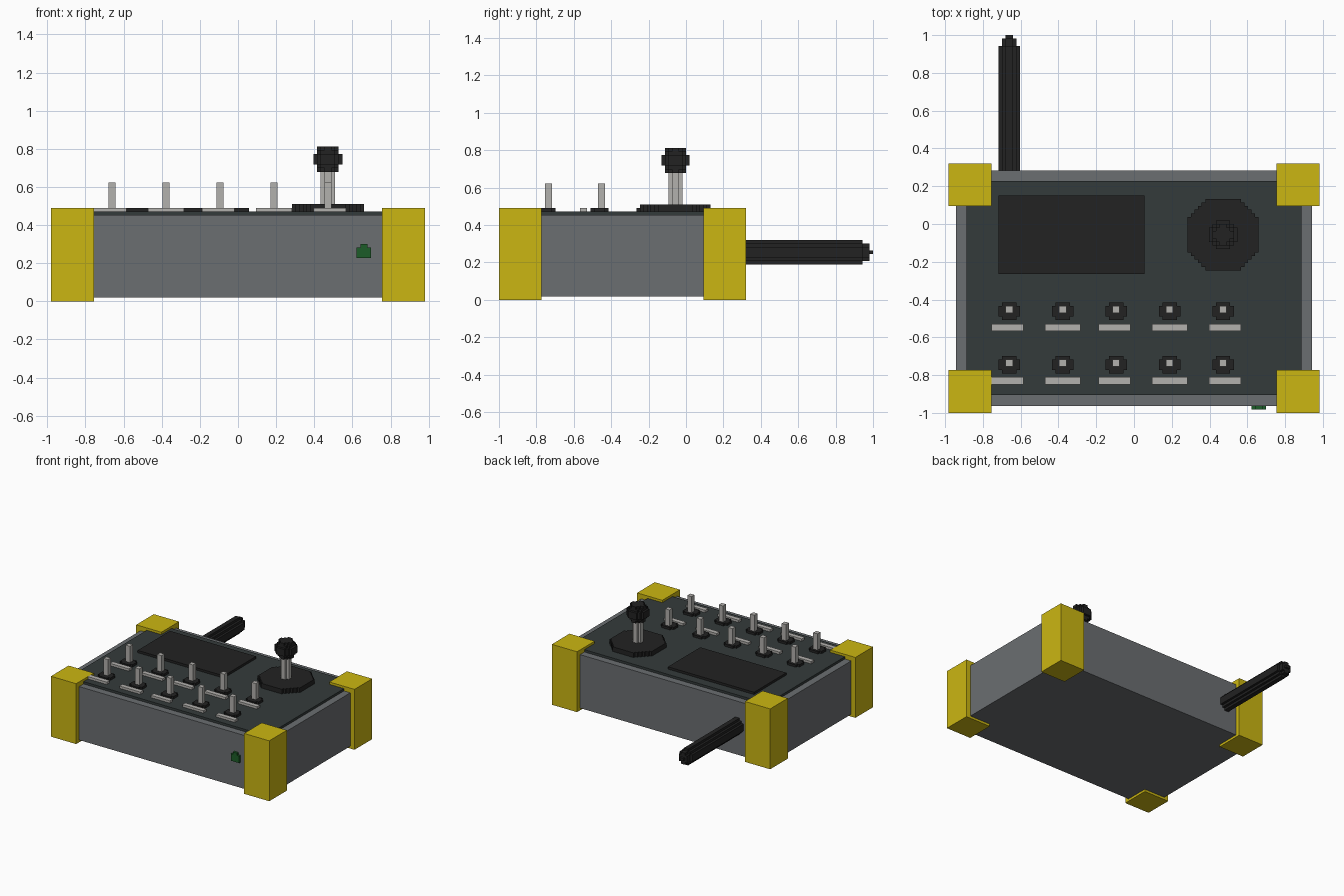
import bpy, bmesh
from mathutils import Vector

U = 2 / 106  # size of one block

if "Cube" in bpy.data.objects:
    bpy.data.objects.remove(bpy.data.objects["Cube"], do_unlink=True)


def material(name, rgb):
    m = bpy.data.materials.new(name)
    m.use_nodes = True
    m.diffuse_color = (*rgb, 1)
    m.node_tree.nodes["Principled BSDF"].inputs["Base Color"].default_value = (*rgb, 1)
    return m


GREY = material("case grey", (0.147, 0.156, 0.165))
PANEL = material("panel slate", (0.034, 0.043, 0.043))
YELLOW = material("guard yellow", (0.60, 0.47, 0.006))
BLACK = material("matte black", (0.016, 0.016, 0.016))
METAL = material("light metal", (0.45, 0.44, 0.42))
GREEN = material("lamp green", (0.012, 0.107, 0.021))


def finish(name, bm, mat):
    bmesh.ops.recalc_face_normals(bm, faces=bm.faces)
    mesh = bpy.data.meshes.new(name)
    bm.to_mesh(mesh)
    bm.free()
    mesh.materials.append(mat)
    obj = bpy.data.objects.new(name, mesh)
    bpy.context.collection.objects.link(obj)
    return obj


def box(name, x, y, z, mat):
    """Box from (low, high) pairs in blocks."""
    bm = bmesh.new()
    bmesh.ops.create_cube(bm, size=1)
    for v in bm.verts:
        v.co = Vector([(lo + hi) / 2 + c * (hi - lo) for c, (lo, hi) in zip(v.co, (x, y, z))]) * U
    return finish(name, bm, mat)


def stepped(name, slabs, x, mat, axis="z"):
    """Stack of stair-edged slabs: (row half widths, first row, start, end)."""
    bm = bmesh.new()
    for rows, first, start, end in slabs:
        side = []
        for i, w in enumerate(rows):
            if i == 0 or rows[i - 1] != w:
                side.append((w, first + i))
            if i == len(rows) - 1 or rows[i + 1] != w:
                side.append((w, first + i + 1))
        outline = side + [(-w, r) for w, r in reversed(side)]

        def place(w, r, t):
            return Vector((x + w, r, t) if axis == "z" else (x + w, t, r)) * U

        face = bm.faces.new([bm.verts.new(place(w, r, start)) for w, r in outline])
        top = bmesh.ops.extrude_face_region(bm, geom=[face])["geom"]
        # the starting face closes the near end of the slab
        shift = place(0, 0, end) - place(0, 0, start)
        bmesh.ops.translate(bm, vec=shift, verts=[g for g in top if isinstance(g, bmesh.types.BMVert)])
    return finish(name, bm, mat)


def disc(radius2):
    """Row half widths of a blocky disc, given its squared radius."""
    rows = []
    for r in range(-4, 4):
        w = sum((k + 0.5) ** 2 + (r + 0.5) ** 2 <= radius2 for k in range(4))
        rows.append(w)
    return [w for w in rows if w]


def octagon(radius):
    return [min(radius, int(1.414 * radius - abs(r + 0.5) + 0.5)) for r in range(-radius, radius)]


# Case, control panel and screen
box("case", (-50, 50), (-51, 15), (1, 24), GREY)
box("control_panel", (-47, 47), (-48, 12), (24, 25), PANEL)
box("screen", (-38, 3), (-14, 8), (25, 26), BLACK)

# Corner guards
for side, xs in (("right", (-52, -40)), ("left", (40, 52))):
    for end, ys in (("front", (-53, -41)), ("back", (5, 17))):
        box(f"corner_guard_{end}_{side}", xs, ys, (0, 26), YELLOW)

# Two rows of toggle switches with label plates
label_spans = [(-40, -31), (-25, -15), (-10, -1), (5, 15), (21, 30)]
for row, y in (("back", -24), ("front", -39)):
    for i, span in enumerate(label_spans):
        x = -35 + 15 * i
        tag = f"{row}_{i + 1}"
        stepped("switch_collar_" + tag, [([2, 3, 3, 3, 2], y - 3, 25, 26)], x, BLACK)
        box("switch_lever_" + tag, (x - 1, x + 1), (y - 1, y + 1), (26, 33), METAL)
        box("switch_label_" + tag, span, (y - 6, y - 4), (25, 26), METAL)

# Joystick
jx, jy = 25, -3
stepped("joystick_base", [(octagon(10), jy - 10, 25, 27)], jx, BLACK)
stepped("joystick_post", [(disc(4), jy - 2, 27, 36)], jx, METAL)
ball = []
for layer in range(-3, 4):
    rows = disc(16 - layer * layer)
    ball.append((rows, jy - len(rows) // 2, 39 + layer, 40 + layer))
stepped("joystick_ball", ball, jx, BLACK)

# Antenna pointing backwards
stepped("antenna", [([1, 2, 3, 3, 3, 2, 1], 10, 15, 50),
                    ([1, 2, 2, 2, 1], 11, 50, 52),
                    ([1], 13, 52, 53)], -35, BLACK, axis="y")

# Indicator lamp on the front
stepped("indicator_lamp", [([2, 2, 2, 1], 12, -52, -51)], 35, GREEN, axis="y")
